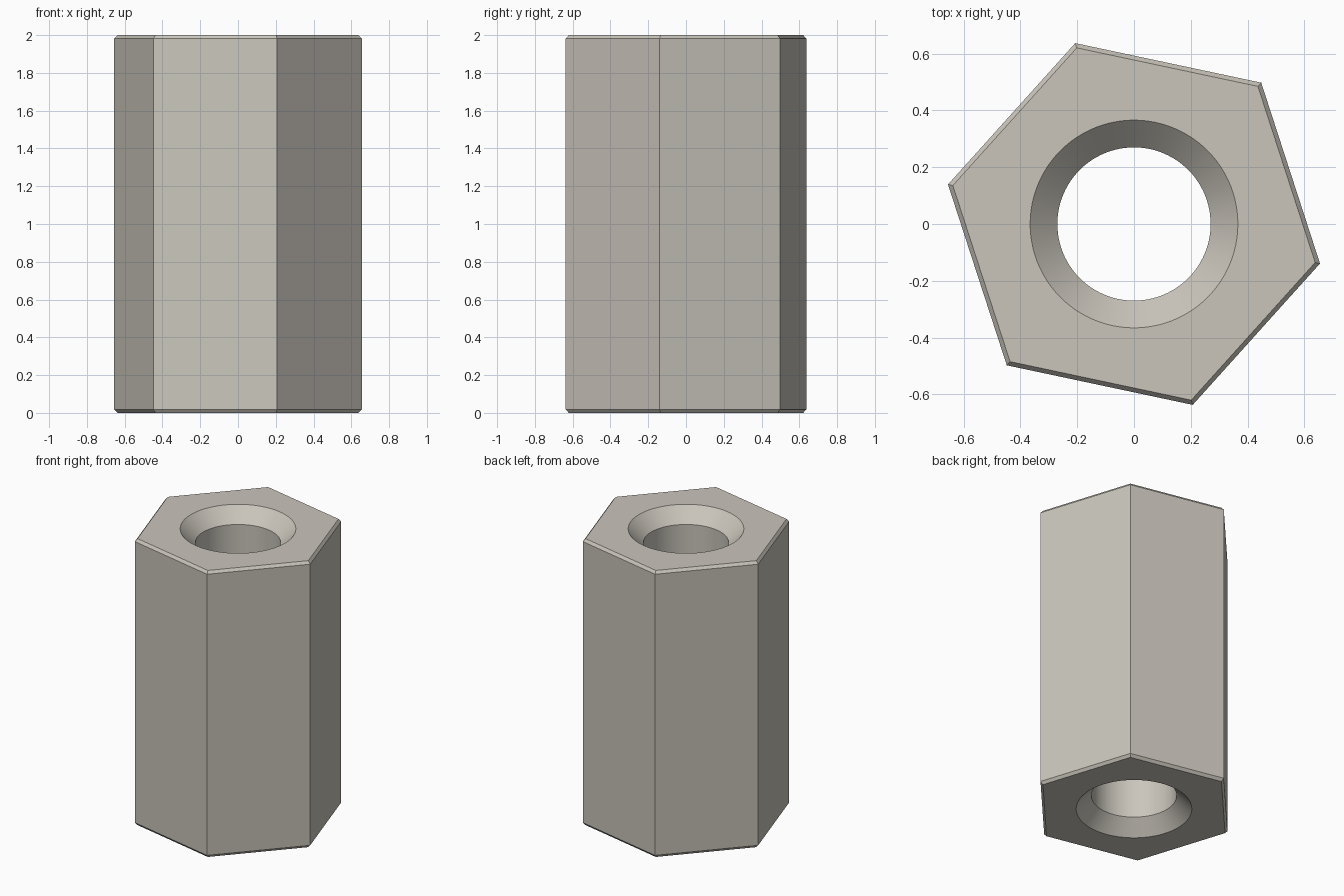
import bpy, bmesh
from math import cos, sin, pi, radians

cube = bpy.data.objects.get("Cube")
if cube:
    bpy.data.objects.remove(cube, do_unlink=True)

HEIGHT = 2.0
TURN = radians(-12)
HEX_R, HEX_INSET, CHAMFER = 0.67, 0.0175, 0.019
BORE_R, SINK_R, SINK_DEPTH = 0.27, 0.366, 0.096
ARC = 16                # bore segments per hexagon side
SEGMENTS = 6 * ARC

bm = bmesh.new()


def ring(count, radius, z):
    angles = [TURN + 2 * pi * i / count for i in range(count)]
    return [bm.verts.new((radius * cos(a), radius * sin(a), z)) for a in angles]


def wall(rings):
    """Join successive rings of equal count with quads."""
    for low, high in zip(rings, rings[1:]):
        n = len(low)
        for i in range(n):
            j = (i + 1) % n
            bm.faces.new((low[i], low[j], high[j], high[i]))


def end_face(hexagon, circle):
    """Flat end with a round opening, one face per hexagon side."""
    for i in range(6):
        arc = [circle[(i * ARC + k) % SEGMENTS] for k in range(ARC + 1)]
        bm.faces.new([hexagon[i], hexagon[(i + 1) % 6]] + arc[::-1])


# Chamfered hexagonal outside
outer = [ring(6, r, z) for r, z in (
    (HEX_R - HEX_INSET, 0), (HEX_R, CHAMFER),
    (HEX_R, HEIGHT - CHAMFER), (HEX_R - HEX_INSET, HEIGHT))]
wall(outer)

# Through bore, countersunk at both ends
inner = [ring(SEGMENTS, r, z) for r, z in (
    (SINK_R, 0), (BORE_R, SINK_DEPTH),
    (BORE_R, HEIGHT - SINK_DEPTH), (SINK_R, HEIGHT))]
wall(inner)

# Flat ends
end_face(outer[0], inner[0])
end_face(outer[-1], inner[-1])
bmesh.ops.recalc_face_normals(bm, faces=bm.faces)

mesh = bpy.data.meshes.new("hex_standoff")
bm.to_mesh(mesh)
bm.free()
body = bpy.data.objects.new("hex_standoff", mesh)
bpy.context.collection.objects.link(body)

# Warm grey metal
color = (0.59, 0.56, 0.50, 1)
metal = bpy.data.materials.new("warm_grey_metal")
metal.use_nodes = True
metal.diffuse_color = color
metal.node_tree.nodes["Principled BSDF"].inputs["Base Color"].default_value = color
mesh.materials.append(metal)

# Smooth bore with crisp edges
bpy.ops.object.select_all(action='DESELECT')
body.select_set(True)
bpy.context.view_layer.objects.active = body
bpy.ops.object.shade_smooth_by_angle(angle=radians(30))
